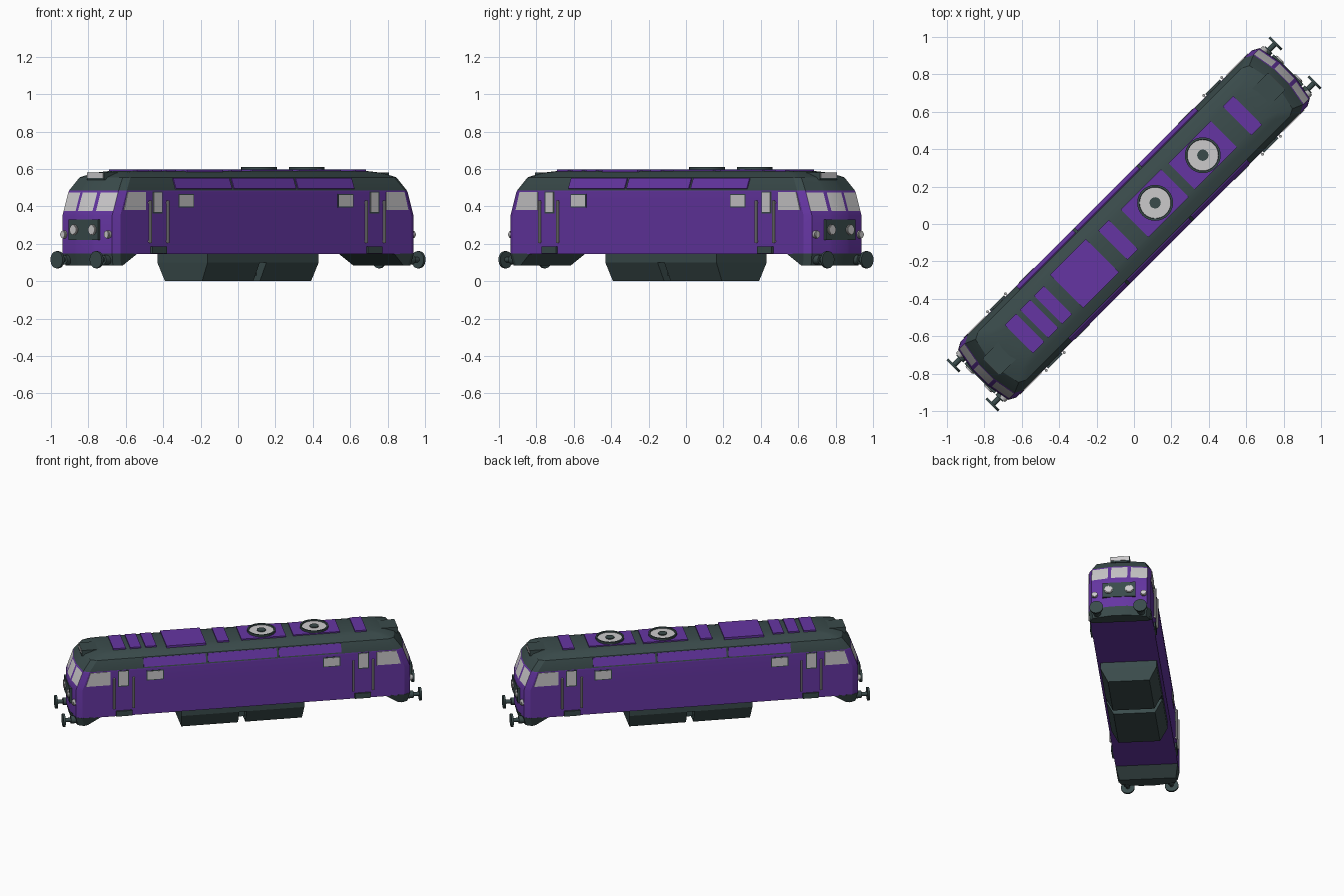
import bpy, bmesh, math
from mathutils import Matrix, Vector

if "Cube" in bpy.data.objects:
    bpy.data.objects.remove(bpy.data.objects["Cube"])


def material(name, rgb):
    m = bpy.data.materials.new(name)
    m.use_nodes = True
    m.diffuse_color = (*rgb, 1)
    m.node_tree.nodes["Principled BSDF"].inputs["Base Color"].default_value = (*rgb, 1)
    return m


PURPLE = material("purple paint", (0.13, 0.036, 0.36))
DARK = material("dark slate", (0.042, 0.07, 0.07))
GLASS = material("pale glass", (0.6, 0.59, 0.6))
METAL = material("grey metal", (0.42, 0.42, 0.42))

TURN = Matrix.Rotation(math.radians(45), 4, "Z")  # the vehicle stands diagonally
BOTH = (1, -1)
parts = []


def finish(name, bm, mats, rule=None):
    """Turn a bmesh built along x into a placed object, colouring faces by a rule."""
    bmesh.ops.recalc_face_normals(bm, faces=bm.faces)
    if rule:
        for f in bm.faces:
            f.material_index = rule(f.calc_center_median())
    bm.transform(TURN)
    me = bpy.data.meshes.new(name)
    bm.to_mesh(me)
    bm.free()
    for m in mats:
        me.materials.append(m)
    ob = bpy.data.objects.new(name, me)
    bpy.context.collection.objects.link(ob)
    parts.append(ob)


def loft(bm, rings):
    """Skin a stack of closed rings and cap both ends."""
    loops = [[bm.verts.new(p) for p in r] for r in rings]
    n = len(loops[0])
    for a, b in zip(loops, loops[1:]):
        for i in range(n):
            j = (i + 1) % n
            bm.faces.new((a[i], a[j], b[j], b[i]))
    bm.faces.new(loops[0])
    bm.faces.new(loops[-1])


def slab(bm, corners, t):
    """Thin plate around a flat polygon."""
    pts = [Vector(c) for c in corners]
    n = (pts[1] - pts[0]).cross(pts[2] - pts[0]).normalized() * t
    loft(bm, [[p - n for p in pts], [p + n for p in pts]])


def box(bm, x0, x1, y0, y1, z0, z1):
    loft(bm, [[(x0, y0, z), (x1, y0, z), (x1, y1, z), (x0, y1, z)] for z in (z0, z1)])


def rod(bm, axis, centre, radius, length, seg=16, r2=None):
    rot = Matrix.Rotation(math.pi / 2, 4, "Y") if axis == "X" else Matrix()
    bmesh.ops.create_cone(bm, cap_ends=True, segments=seg, radius1=radius,
                          radius2=radius if r2 is None else r2, depth=length,
                          matrix=Matrix.Translation(centre) @ rot)


def side_plates(name, outline, mat, y=0.21, t=0.004, ends=BOTH):
    """Plates on both flanks, repeated at both ends; outline holds (x, z)."""
    bm = bmesh.new()
    for e in ends:
        for s in BOTH:
            slab(bm, [(e * x, s * y, z) for x, z in outline], t)
    finish(name, bm, [mat])


def rect(x0, x1, z0, z1):
    return [(x0, z0), (x1, z0), (x1, z1), (x0, z1)]


# Rounded nose outline: setback from the nose tip, half width
NOSE = [(0.065, 0.21), (0.025, 0.188), (0.005, 0.077), (0.001, 0.055)]


def nose(tip, w, z):
    half = [(tip - d, y * w / 0.21, z) for d, y in NOSE]
    return [(x, -y, z) for x, y, z in half] + half[::-1]


def hull_ring(z, w, tip):
    front = nose(tip, w, z)
    return front + [(-x, -y, z) for x, y, _ in front]


# Body shell with windscreens and roof
bm = bmesh.new()
levels = [(0.145, 0.21, 1.165), (0.35, 0.21, 1.165), (0.375, 0.21, 1.156),
          (0.475, 0.21, 1.12), (0.485, 0.209, 1.115), (0.555, 0.182, 1.06),
          (0.579, 0.138, 0.995), (0.59, 0.1, 0.9)]
loft(bm, [hull_ring(*v) for v in levels])


def body_colour(c):
    if c.z > 0.482:
        return 1
    pane = abs(c.y) < 0.05 or 0.1 < abs(c.y) < 0.17
    return 2 if 0.375 < c.z < 0.475 and abs(c.x) > 1.08 and pane else 0


finish("body_shell", bm, [PURPLE, DARK, GLASS], body_colour)

# Skirts under both noses
bm = bmesh.new()
for e in BOTH:
    top = [(0.97, -0.21, 0.148)] + nose(1.166, 0.211, 0.148) + [(0.97, 0.21, 0.148)]
    low = [(1.06, -0.19, 0.085)] + nose(1.15, 0.2, 0.085) + [(1.06, 0.19, 0.085)]
    loft(bm, [[(e * x, e * y, z) for x, y, z in r] for r in (low, top)])
finish("nose_skirts", bm, [DARK])

# Buffers
bm = bmesh.new()
for e in BOTH:
    for s in BOTH:
        y = s * 0.148
        rod(bm, "X", (e * 1.165, y, 0.115), 0.014, 0.1)
        rod(bm, "X", (e * 1.15, y, 0.115), 0.026, 0.04)
        rod(bm, "X", (e * 1.217, y, 0.115), 0.046, 0.014, 24)
finish("buffers", bm, [DARK])

# Fuel tank: upper slab, two tapered halves and a recessed core
bm = bmesh.new()
box(bm, -0.42, 0.42, -0.19, 0.19, 0.1, 0.146)
box(bm, -0.05, 0.05, -0.115, 0.115, 0.03, 0.1)
for e in BOTH:
    loft(bm, [[(e * 0.025, -w, z), (e * x, -w, z), (e * x, w, z), (e * 0.025, w, z)]
              for z, w, x in ((0, 0.14, 0.412), (0.1, 0.19, 0.42))])
finish("fuel_tank", bm, [DARK])

# Nose panel, headlights and marker lamps
panel, lamps, rims = bmesh.new(), bmesh.new(), bmesh.new()
for e in BOTH:
    box(panel, e * 1.14, e * 1.169, -0.112, 0.112, 0.22, 0.33)
    for s in BOTH:
        rod(rims, "X", (e * 1.165, s * 0.07, 0.275), 0.029, 0.02)
        rod(lamps, "X", (e * 1.168, s * 0.07, 0.275), 0.024, 0.022)
        rod(rims, "X", (e * 1.145, s * 0.165, 0.25), 0.021, 0.025)
        rod(lamps, "X", (e * 1.15, s * 0.165, 0.25), 0.017, 0.026)
finish("nose_panels", panel, [DARK])
finish("lamp_rims", rims, [METAL])
finish("lamps", lamps, [GLASS])

# Roof sign boxes with a pale front
bm = bmesh.new()
for e in BOTH:
    box(bm, e * 0.93, e * 1.078, -0.065, 0.065, 0.54, 0.582)
finish("sign_boxes", bm, [DARK])
bm = bmesh.new()
for e in BOTH:
    box(bm, e * 1.076, e * 1.081, -0.06, 0.06, 0.552, 0.578)
finish("sign_faces", bm, [GLASS])

# Flank windows and door steps
side_plates("cab_side_windows", [(0.91, 0.38), (1.075, 0.38), (1.045, 0.478), (0.91, 0.478)], GLASS)
side_plates("door_windows", rect(0.79, 0.85, 0.37, 0.475), GLASS)
side_plates("door_window_frames", rect(0.783, 0.857, 0.362, 0.48), DARK, t=0.002)
side_plates("engine_room_windows", rect(0.55, 0.655, 0.4, 0.46), GLASS)
side_plates("engine_room_window_frames", rect(0.544, 0.661, 0.394, 0.466), DARK, t=0.002)
side_plates("door_steps", rect(0.76, 0.87, 0.147, 0.185), DARK, t=0.012)

# Door handrails
bm = bmesh.new()
for e in BOTH:
    for s in BOTH:
        for x in (0.75, 0.885):
            rod(bm, "Z", (e * x, s * 0.222, 0.318), 0.008, 0.225, 8)
            for z in (0.215, 0.42):
                box(bm, e * x - 0.004, e * x + 0.004, s * 0.205, s * 0.222, z - 0.004, z + 0.004)
finish("handrails", bm, [METAL])

# Sloping roof edge panels
bm = bmesh.new()
for x0, x1 in ((-0.68, -0.255), (-0.24, 0.23), (0.245, 0.67)):
    for s in BOTH:
        slab(bm, [(x0, s * 0.206, 0.493), (x1, s * 0.206, 0.493),
                  (x1, s * 0.184, 0.55), (x0, s * 0.184, 0.55)], 0.006)
finish("roof_edge_panels", bm, [PURPLE])

# Roof hatches
bm = bmesh.new()
hatches = [(-0.87, -0.785, 0.107), (-0.755, -0.68, 0.107), (-0.65, -0.575, 0.107),
           (-0.51, -0.24, 0.125), (-0.16, -0.08, 0.11), (0.005, 0.31, 0.105),
           (0.36, 0.68, 0.1), (0.78, 0.86, 0.108)]
for x0, x1, w in hatches:
    box(bm, x0, x1, -w, w, 0.575, 0.598)
finish("roof_hatches", bm, [PURPLE])

# Roof fans: a turned profile, dark rim and hub around a pale disc
for i, x in enumerate((0.16, 0.52)):
    bm = bmesh.new()
    profile = [(0.096, 0.585), (0.096, 0.612), (0.085, 0.612), (0.083, 0.604),
               (0.03, 0.604), (0.03, 0.61)]
    steps = [k * math.tau / 32 for k in range(32)]
    loft(bm, [[(x + r * math.cos(a), r * math.sin(a), z) for a in steps] for r, z in profile])

    def fan_colour(c):
        r = math.hypot(c.x - x, c.y)
        return 1 if 0.035 < r < 0.08 else 0

    finish(f"roof_fan_{i + 1}", bm, [DARK, GLASS], fan_colour)

# Smooth the round parts, keep edges crisp
bpy.ops.object.select_all(action="DESELECT")
for ob in parts:
    ob.select_set(True)
bpy.context.view_layer.objects.active = parts[0]
bpy.ops.object.shade_smooth_by_angle(angle=math.radians(25))
